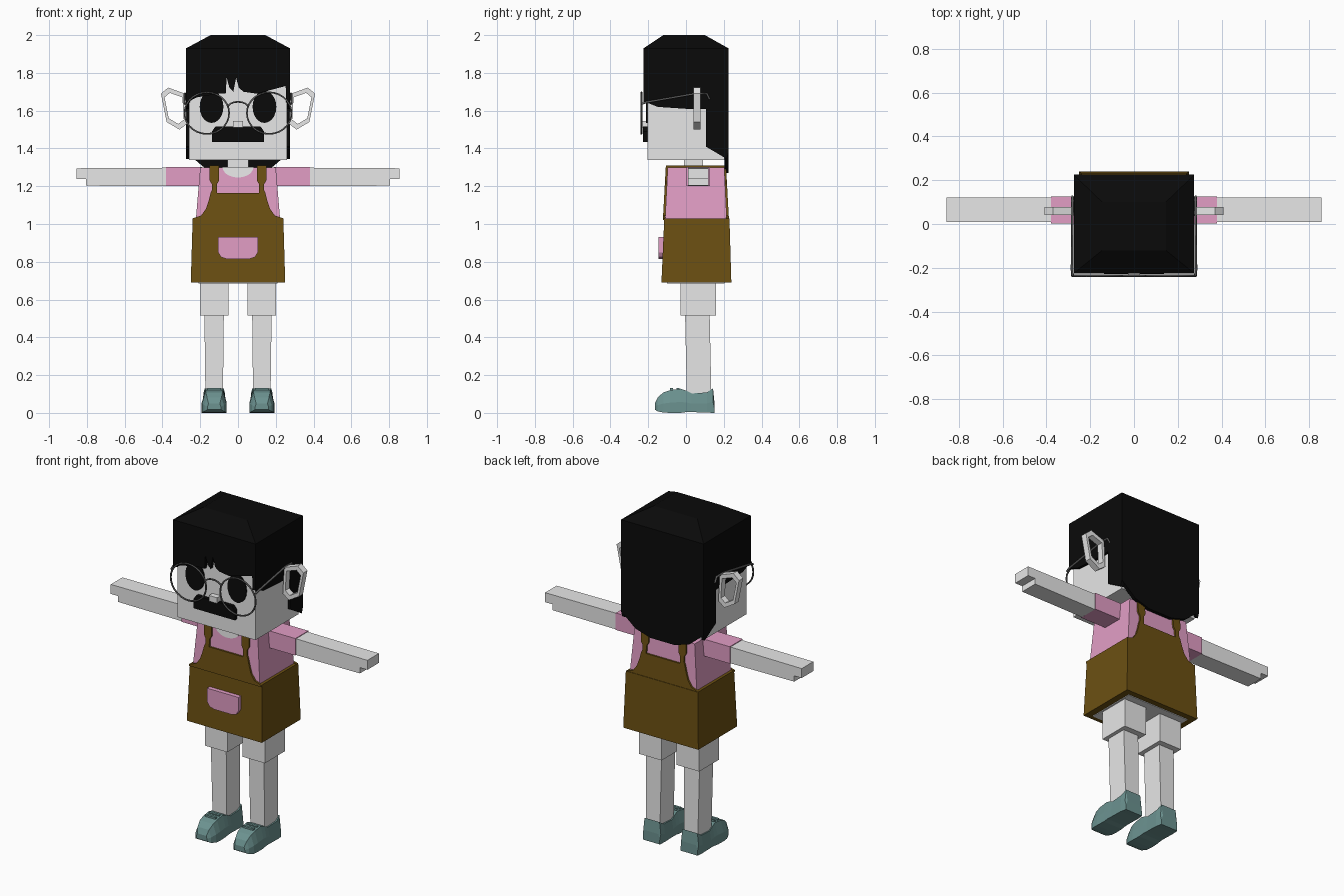
import bpy, bmesh, math
from mathutils import Vector

cube = bpy.data.objects.get("Cube")
if cube:
    bpy.data.objects.remove(cube, do_unlink=True)


def material(name, r, g, b):
    m = bpy.data.materials.new(name)
    m.use_nodes = True
    m.diffuse_color = (r, g, b, 1)
    m.node_tree.nodes["Principled BSDF"].inputs["Base Color"].default_value = (r, g, b, 1)
    return m


SKIN = material("pale skin", .8, .8, .8)
BLACK = material("black hair", .003, .003, .003)
PINK = material("pink cloth", .76, .34, .56)
BROWN = material("brown cloth", .15, .08, .006)
TEAL = material("teal shoe", .15, .29, .28)
METAL = material("dark wire", .1, .1, .1)


def finish(name, bm, mat):
    bmesh.ops.recalc_face_normals(bm, faces=bm.faces)
    me = bpy.data.meshes.new(name)
    bm.to_mesh(me)
    bm.free()
    me.materials.append(mat)
    ob = bpy.data.objects.new(name, me)
    bpy.context.collection.objects.link(ob)
    return ob


def skin_rings(name, rings, mat, closed=False):
    """Join rings of equal point count; cap both ends unless closed in a loop."""
    bm = bmesh.new()
    vs = [[bm.verts.new(p) for p in r] for r in rings]
    pairs = list(zip(vs, vs[1:]))
    if closed:
        pairs.append((vs[-1], vs[0]))
    else:
        bm.faces.new(vs[0])
        bm.faces.new(vs[-1])
    n = len(vs[0])
    for a, b in pairs:
        for i in range(n):
            j = (i + 1) % n
            bm.faces.new((a[i], a[j], b[j], b[i]))
    return finish(name, bm, mat)


def prism(name, pts, axis, lo, hi, mat, lean=0):
    """Extrude a flat outline along an axis; lean shears y with height."""
    place = {"X": lambda p, d: (d, p[0], p[1]),
             "Y": lambda p, d: (p[0], d + lean * (p[1] - 1.03), p[1]),
             "Z": lambda p, d: (p[0], p[1], d)}[axis]
    return skin_rings(name, [[place(p, d) for p in pts] for d in (lo, hi)], mat)


def loft(name, rects, mat):
    """Stack of rectangles given as z, x0, x1, y0, y1."""
    return skin_rings(name, [[(a, c, z), (b, c, z), (b, d, z), (a, d, z)]
                             for z, a, b, c, d in rects], mat)


def box(name, x0, x1, y0, y1, z0, z1, mat):
    x0, x1 = sorted((x0, x1))
    return loft(name, [(z0, x0, x1, y0, y1), (z1, x0, x1, y0, y1)], mat)


def oval(cx, cz, rx, rz, n, start=0, sweep=math.tau):
    return [(cx + rx * math.cos(start + sweep * i / n),
             cz + rz * math.sin(start + sweep * i / n)) for i in range(n)]


def wire(name, pts, radius, cyclic=False):
    cu = bpy.data.curves.new(name, "CURVE")
    cu.dimensions = "3D"
    cu.bevel_depth = radius
    cu.bevel_resolution = 1
    sp = cu.splines.new("POLY")
    sp.points.add(len(pts) - 1)
    for q, p in zip(sp.points, pts):
        q.co = (*p, 1)
    sp.use_cyclic_u = cyclic
    cu.materials.append(METAL)
    ob = bpy.data.objects.new(name, cu)
    bpy.context.collection.objects.link(ob)
    bpy.ops.object.select_all(action="DESELECT")
    ob.select_set(True)
    bpy.context.view_layer.objects.active = ob
    bpy.ops.object.convert(target="MESH")


def mirror_x(pts):
    return pts + [(-x, z) for x, z in reversed(pts)]


# Head and neck
box("head", -.26, .26, -.205, .205, 1.34, 1.9, SKIN)
box("neck", -.055, .055, -.01, .09, 1.28, 1.36, SKIN)
box("nose", -.027, .027, -.238, -.2, 1.51, 1.545, SKIN)
prism("moustache", mirror_x([(.138, 1.435), (.138, 1.49), (.12, 1.515)]),
      "Y", -.228, -.2, BLACK)

# Hair: crown, fringe, back curtain and side panels
loft("hair_crown", [(1.78, -.275, .275, -.225, .225), (1.93, -.275, .275, -.225, .225),
                    (2.0, -.145, .145, -.12, .1)], BLACK)
prism("hair_fringe", [(-.275, 1.79), (-.275, 1.64), (-.22, 1.67), (-.1, 1.69), (-.065, 1.69),
                      (-.06, 1.775), (-.045, 1.72), (-.025, 1.7), (-.01, 1.775), (.005, 1.72),
                      (.03, 1.7), (.1, 1.69), (.25, 1.73), (.275, 1.64), (.275, 1.79)],
      "Y", -.225, -.204, BLACK)
prism("hair_back", mirror_x([(.275, 1.79), (.275, 1.38), (.18, 1.3), (.08, 1.27)]),
      "Y", .204, .225, BLACK)
side_hair = [(-.225, 1.79), (-.225, 1.65), (-.15, 1.62), (0, 1.61), (.105, 1.61),
             (.105, 1.41), (.215, 1.345), (.225, 1.38), (.225, 1.79)]

# Skirt, shirt body and hips
loft("shirt_body", [(1.0, -.225, .225, -.112, .217), (1.3, -.2, .2, -.097, .203)], PINK)
loft("skirt", [(.69, -.25, .25, -.13, .24), (1.03, -.24, .24, -.115, .23)], BROWN)
box("hips", -.21, .21, -.1, .205, .686, .72, SKIN)
prism("pocket", mirror_x([(.105, .93), (.105, .85), (.09, .825), (.06, .815)]),
      "Y", -.145, -.115, PINK)

# Neckline opening
prism("neckline", oval(0, 1.301, .082, .055, 12, math.pi, math.pi * 12 / 11), "Y",
      -.116, -.11, SKIN, .055)
prism("neckline_top", oval(0, 0, .08, .098, 16), "Z", 1.298, 1.303, SKIN)

# Front and back bibs with their straps
bib = mirror_x([(.24, 1.02), (.24, 1.03), (.195, 1.045), (.17, 1.08), (.155, 1.125), (.145, 1.165),
                (.138, 1.18), (.138, 1.21), (.15, 1.23), (.15, 1.308), (.1, 1.308), (.1, 1.23),
                (.112, 1.21), (.112, 1.165)])
prism("front_bib", bib, "Y", -.122, -.11, BROWN, .055)
prism("back_bib", bib, "Y", .213, .227, BROWN, -.055)

# Shoe cross-sections: y, bottom half width, top half width, bottom z, top z
shoe = [(-.165, .035, .03, .018, .05), (-.15, .052, .038, .008, .082), (-.12, .064, .044, .002, .108),
        (-.085, .066, .046, 0, .12), (-.03, .064, .046, 0, .128), (.0, .063, .05, .004, .118),
        (.03, .062, .054, .004, .103), (.11, .062, .056, .002, .108), (.143, .058, .05, 0, .13),
        (.15, .056, .046, 0, .06)]

for side, s in (("left", 1), ("right", -1)):
    # Head sides
    prism(side + "_hair_side", side_hair, "X", s * .255, s * .275, BLACK)
    prism(side + "_eye", oval(s * .14, 1.62, .063, .085, 20), "Y", -.211, -.203, BLACK)
    # Ear as a hexagonal loop
    outer = [(.27, 1.53), (.31, 1.5), (.378, 1.54), (.408, 1.69), (.37, 1.722), (.28, 1.69)]
    mid = Vector((.335, 1.615))
    inner = [mid + (Vector(p) - mid) * .74 for p in outer]
    skin_rings(side + "_ear", [[(s * p[0], .04, p[1]), (s * p[0], .078, p[1]),
                                (s * q[0], .078, q[1]), (s * q[0], .04, q[1])]
                               for p, q in zip(outer, inner)], SKIN, closed=True)
    # Glasses
    wire(side + "_lens_rim", [(x, -.236, z) for x, z in oval(s * .165, 1.587, .118, .11, 28)],
         .005, True)
    wire(side + "_temple", [(s * .28, -.236, 1.635), (s * .283, -.21, 1.645), (s * .281, .05, 1.69),
                            (s * .281, .11, 1.69), (s * .281, .125, 1.66)], .006)
    # Sleeve, arm and hand
    box(side + "_sleeve", s * .19, s * .38, .003, .126, 1.2, 1.302, PINK)
    prism(side + "_arm", [(s * x, z) for x, z in [(.37, 1.2), (.805, 1.203), (.805, 1.238),
                                                   (.855, 1.238), (.855, 1.295), (.37, 1.298)]],
          "Y", .01, .12, SKIN)
    # Shoulder strap
    box(side + "_shoulder_strap", s * .1, s * .15, -.105, .21, 1.298, 1.31, BROWN)
    # Leg and shoe
    box(side + "_thigh", s * .05, s * .2, -.03, .16, .515, .71, SKIN)
    loft(side + "_lower_leg", [(.06, s * .08, s * .172, .005, .135),
                               (.53, s * .075, s * .178, -.005, .125)], SKIN)
    cx = s * .126
    skin_rings(side + "_shoe", [[(cx - w, y, lo), (cx + w, y, lo), (cx + w, y, lo + (hi - lo) * .45),
                                 (cx + t, y, hi), (cx - t, y, hi), (cx - w, y, lo + (hi - lo) * .45)]
                                for y, w, t, lo, hi in shoe], TEAL)
    for i in range(2):
        y = -.085 + i * .035
        box(side + "_lace_" + str(i + 1), cx - .035, cx + .035, y, y + .015, .11, .131, TEAL)

# Glasses bridge
wire("glasses_bridge", [(x, -.236, z) for x, z in
                        oval(0, 1.615, .055, .032, 9, 0, math.pi * 9 / 8)], .005)
